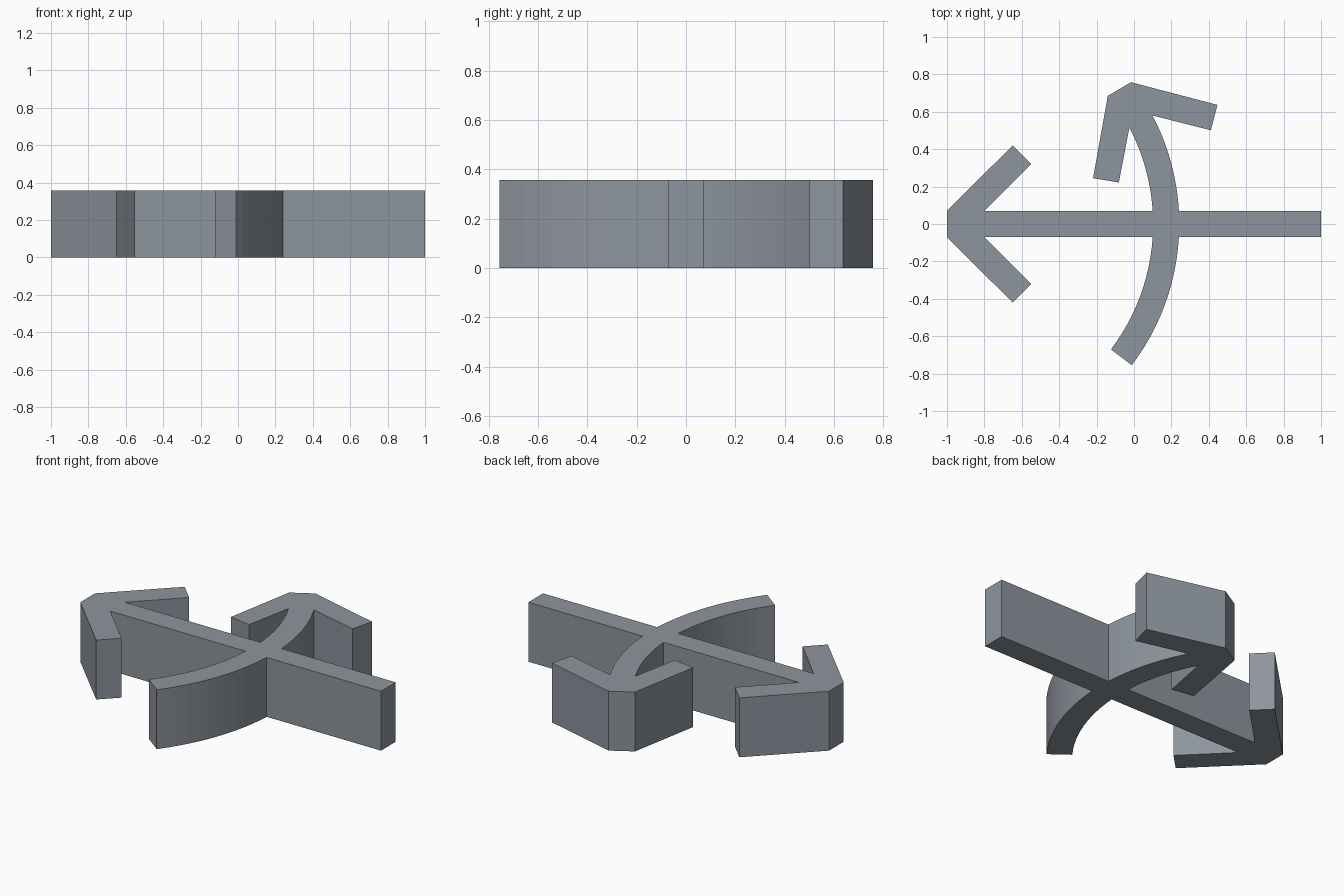
import bpy, bmesh, math

if "Cube" in bpy.data.objects:
    bpy.data.objects.remove(bpy.data.objects["Cube"])

HEIGHT = 0.357
HALF = 0.07                      # half width of every stroke
CX, R_OUT, R_IN = -1.008, 1.25, 1.11
END = -0.755 / R_OUT             # sine of the arc's tail angle


def arc(radius, y0, y1, steps=12):
    """Points along the curved shaft between two heights."""
    a0, a1 = math.asin(y0 / radius), math.asin(y1 / radius)
    return [(CX + radius * math.cos(a0 + (a1 - a0) * i / steps),
             radius * math.sin(a0 + (a1 - a0) * i / steps))
            for i in range(steps + 1)]


# Straight arrow head: upper half, mirrored for the lower half
head = [(-0.80, HALF), (-0.55, 0.321), (-0.649, 0.42), (-1.0, HALF)]
head_mirrored = [(x, -y) for x, y in reversed(head)]

# Curved arrow head
curved_right = [(0.411, 0.501), (0.446, 0.637), (-0.016, 0.758)]
curved_left = [(-0.14, 0.685), (-0.219, 0.245), (-0.081, 0.222)]

# Whole outline, counter-clockwise
outline = [(1, -HALF), (1, HALF)]
outline += arc(R_OUT, HALF, 0.58)
outline += curved_right + curved_left
outline += arc(R_IN, 0.515, HALF)
outline += head + head_mirrored
outline += arc(R_IN, -HALF, R_IN * END)
outline += arc(R_OUT, R_OUT * END, -HALF)

# Extrude to a solid
bm = bmesh.new()
face = bm.faces.new([bm.verts.new((x, y, 0)) for x, y in outline])
top = bmesh.ops.extrude_face_region(bm, geom=[face], use_keep_orig=True)
bmesh.ops.translate(bm, vec=(0, 0, HEIGHT),
                    verts=[g for g in top["geom"] if isinstance(g, bmesh.types.BMVert)])
bmesh.ops.recalc_face_normals(bm, faces=bm.faces[:])
mesh = bpy.data.meshes.new("crossed_arrows")
bm.to_mesh(mesh)
bm.free()
bpy.context.collection.objects.link(bpy.data.objects.new("crossed_arrows", mesh))

# Dark slate colour
slate = bpy.data.materials.new("slate")
slate.diffuse_color = (0.27, 0.30, 0.34, 1)
slate.use_nodes = True
slate.node_tree.nodes["Principled BSDF"].inputs["Base Color"].default_value = slate.diffuse_color
mesh.materials.append(slate)
